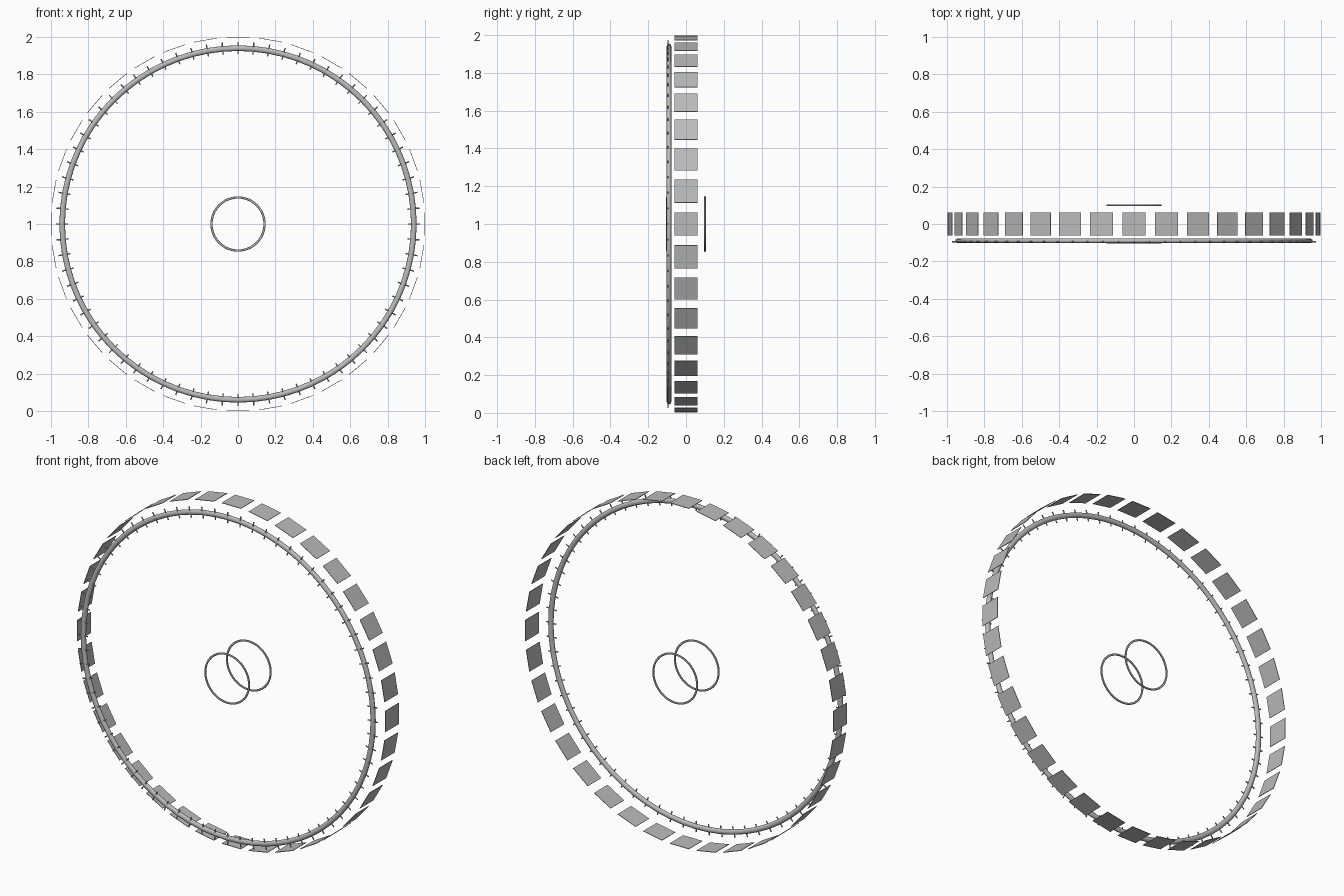
import bpy, bmesh
from math import cos, sin, pi, radians
from mathutils import Matrix, Vector

if "Cube" in bpy.data.objects:
    bpy.data.objects.remove(bpy.data.objects["Cube"])

CENTRE = Vector((0, 0, 1))

steel = bpy.data.materials.new("steel_grey")
steel.diffuse_color = (0.5, 0.5, 0.5, 1)
steel.use_nodes = True
steel.node_tree.nodes["Principled BSDF"].inputs["Base Color"].default_value = steel.diffuse_color


def finish(name, bm, smooth):
    bmesh.ops.recalc_face_normals(bm, faces=bm.faces)
    mesh = bpy.data.meshes.new(name)
    bm.to_mesh(mesh)
    bm.free()
    mesh.materials.append(steel)
    ob = bpy.data.objects.new(name, mesh)
    bpy.context.collection.objects.link(ob)
    if smooth:
        bpy.ops.object.select_all(action='DESELECT')
        ob.select_set(True)
        bpy.context.view_layer.objects.active = ob
        bpy.ops.object.shade_smooth_by_angle(angle=radians(40))
    return ob


def ring(name, y, radius, half_radial, half_depth, segments=72, sides=12):
    """Ring around the wheel axle with an oval cross-section."""
    bm = bmesh.new()
    loops = []
    for i in range(segments):
        a = 2 * pi * i / segments
        loop = []
        for j in range(sides):
            b = 2 * pi * j / sides
            r = radius + half_radial * cos(b)
            loop.append(bm.verts.new((r * cos(a), y + half_depth * sin(b), 1 + r * sin(a))))
        loops.append(loop)
    for i in range(segments):
        p, q = loops[i], loops[(i + 1) % segments]
        for j in range(sides):
            k = (j + 1) % sides
            bm.faces.new((p[j], q[j], q[k], p[k]))
    return finish(name, bm, True)


def spoke_frame(i, count, y, radius):
    """Matrix whose local z points outward at step i of a full turn."""
    turn = Matrix.Rotation(2 * pi * i / count, 4, 'Y')
    return Matrix.Translation(CENTRE) @ turn @ Matrix.Translation((0, y, radius))


# Outer ring on the front side
ring("front_rim_ring", -0.09, 0.94, 0.015, 0.0125)

# Hub rings, front and back
for side, y in (("front", -0.1), ("back", 0.1)):
    ring(side + "_hub_ring", y, 0.142, 0.006, 0.005, 48, 8)

# Square paddle plates around the wheel
bm = bmesh.new()
for i in range(36):
    scale = Matrix.Diagonal((0.124, 0.124, 0.003, 1))
    bmesh.ops.create_cube(bm, size=1, matrix=spoke_frame(i, 36, 0, 0.9985) @ scale)
finish("paddle_plates", bm, False)

# Short radial pins through the rim ring
bm = bmesh.new()
for i in range(72):
    bmesh.ops.create_cone(bm, cap_ends=True, segments=8, radius1=0.0035, radius2=0.0035,
                          depth=0.064, matrix=spoke_frame(i, 72, -0.095, 0.942))
finish("rim_pins", bm, True)
